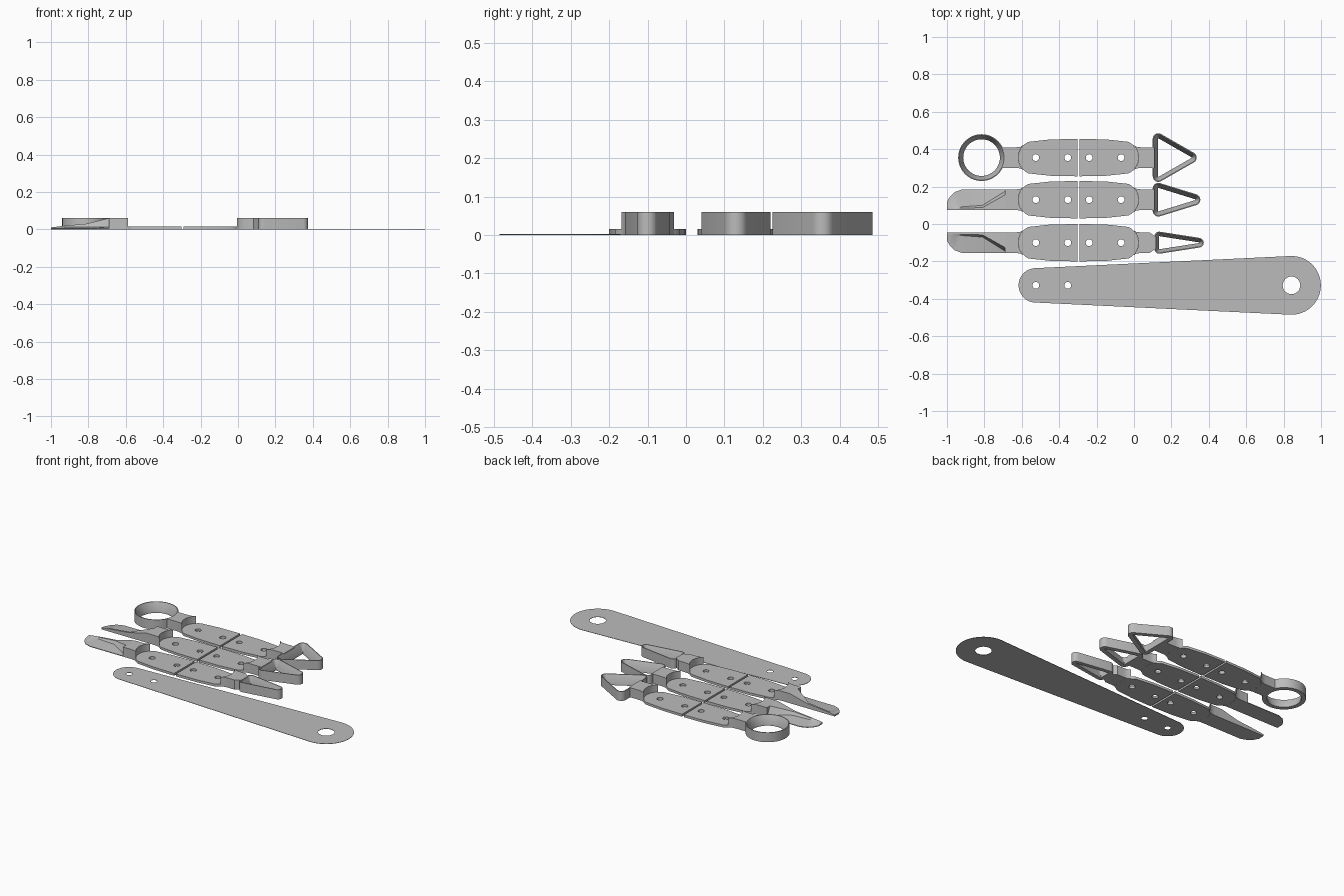
import bpy, bmesh, math

if "Cube" in bpy.data.objects:
    bpy.data.objects.remove(bpy.data.objects["Cube"])

steel = bpy.data.materials.new("satin grey")
steel.diffuse_color = (0.5, 0.5, 0.5, 1)
steel.use_nodes = True
steel.node_tree.nodes["Principled BSDF"].inputs["Base Color"].default_value = steel.diffuse_color
T = 0.015      # thin grip thickness
H = 0.06       # full tool height
MID = -0.297   # x of the slot between grip halves


def finish(bm, name):
    bmesh.ops.recalc_face_normals(bm, faces=bm.faces)
    me = bpy.data.meshes.new(name)
    bm.to_mesh(me)
    bm.free()
    me.materials.append(steel)
    me.shade_smooth()
    me.set_sharp_from_angle(angle=math.radians(30))
    ob = bpy.data.objects.new(name, me)
    bpy.context.collection.objects.link(ob)


def arc(cx, cy, r, a0, a1, n):
    """Points on an arc, angles in degrees."""
    return [(cx + r * math.cos(math.radians(a0 + (a1 - a0) * i / n)),
             cy + r * math.sin(math.radians(a0 + (a1 - a0) * i / n))) for i in range(n + 1)]


def circle(cx, cy, r, n=32):
    return arc(cx, cy, r, 0, 360, n)[:-1]


def hull(circles, n=10):
    """Rounded outline around counter-clockwise circles (x, y, r)."""
    pts, k = [], len(circles)
    for i, (x, y, r) in enumerate(circles):
        p, q = circles[i - 1], circles[(i + 1) % k]
        a0 = math.degrees(math.atan2(y - p[1], x - p[0])) - 90
        a1 = math.degrees(math.atan2(q[1] - y, q[0] - x)) - 90
        while a1 <= a0:
            a1 += 360
        pts += arc(x, y, r, a0, a1, n)
    return pts


def slab(name, loops, z1):
    """Flat plate from an outline followed by hole loops."""
    bm = bmesh.new()
    for pts in loops:
        vs = [bm.verts.new((x, y, 0)) for x, y in pts]
        for i in range(len(vs)):
            bm.edges.new((vs[i - 1], vs[i]))
    bmesh.ops.triangle_fill(bm, use_beauty=True, edges=bm.edges[:], normal=(0, 0, 1))
    ext = bmesh.ops.extrude_face_region(bm, geom=bm.faces[:], use_keep_orig=True)
    for v in ext["geom"]:
        if isinstance(v, bmesh.types.BMVert):
            v.co.z = z1
    finish(bm, name)


def bridge(name, rings, closed):
    """Loft through rings of points; closed joins last to first, else caps."""
    bm = bmesh.new()
    rows = [[bm.verts.new(p) for p in ring] for ring in rings]
    n = len(rows[0])
    for k in range(len(rows) if closed else len(rows) - 1):
        a, b = rows[k], rows[(k + 1) % len(rows)]
        for i in range(n):
            j = (i + 1) % n
            bm.faces.new((a[i], a[j], b[j], b[i]))
    if not closed:
        bm.faces.new(rows[0])
        bm.faces.new(rows[-1])
    finish(bm, name)


def loop_tool(name, outline):
    """Cutting loop: upright outside, inside sloping to a sharp top rim."""
    section = [(0, 0), (0, H), (0.005, H), (0.027, 0.012), (0.027, 0)]
    bridge(name, [[(x, y, z) for x, y in outline(d)] for d, z in section], True)


def grip(row, y, side):
    """Thin half grip with rounded end and two rivet holes."""
    pts = [(0.006, -0.1), (0.15, -0.097)] + arc(0.228, 0, 0.093, -65, 65, 20) + [(0.15, 0.097), (0.006, 0.1)]
    loops = [pts, circle(0.228, 0, 0.018), circle(0.057, 0, 0.018)]
    place = [[(MID + side * u, y + v) for u, v in l] for l in loops]
    slab(f"grip_{row}_{'left' if side < 0 else 'right'}", place, T)


def neck(row, y, side, end):
    """Tall neck hollowed around the grip's rounded end."""
    half = [(0.31, 0.058), (0.335, 0.055)] + end
    pts = arc(0.228, 0, 0.0935, 47, -47, 14)
    pts += [(u, -v) for u, v in half] + [(u, v) for u, v in reversed(half) if v > 0]
    slab(f"neck_{row}_{'left' if side < 0 else 'right'}",
         [[(MID + side * u, y + v) for u, v in pts]], H)


def blade(name, y, s):
    """Knife: straight raised spine, thin curved edge, step rising to the neck."""
    # x, edge offset, crease offset, foot offset, spine height
    stations = [(-1.0, -0.012, -0.045, -0.043, 0.010), (-0.985, 0.015, -0.045, -0.041, 0.012),
                (-0.96, 0.040, -0.045, -0.040, 0.015), (-0.92, 0.055, -0.045, -0.038, 0.020),
                (-0.81, 0.055, -0.042, -0.030, 0.030), (-0.69, 0.055, 0.025, 0.045, H)]
    rings = []
    for x, e, c, f, z in stations:
        sec = [(-0.055, 0), (e, 0), (e, 0.004), (f, min(z, 0.012)), (c, z), (-0.055, z)]
        rings.append([(x, y + s * v, w) for v, w in sec])
    bridge(name, rings, False)


# Three double-ended tools: row y, triangle corner circles, right neck end, left neck end
straight = [(0.393, 0.055)]
rows = [
    (0.355, (0.13, 0.10, 0.305, 0.03), [(0.407, 0.055)], [(0.406, 0.055), (0.394, 0.0)]),
    (0.13, (0.13, 0.06, 0.325, 0.03), [(0.407, 0.055)], straight),
    (-0.10, (0.135, 0.033, 0.347, 0.026), [(0.38, 0.055), (0.415, 0.03)], straight),
]
for i, (y, (x0, h, x1, r), right_end, left_end) in enumerate(rows, 1):
    for side in (-1, 1):
        grip(i, y, side)
    neck(i, y, -1, left_end)
    neck(i, y, 1, right_end)
    loop_tool(f"triangle_loop_{i}", lambda d: hull(
        [(x0, y - h, max(r - d, 0.002)), (x1, y, max(r - d, 0.002)), (x0, y + h, max(r - d, 0.002))], 8))

# Left ends: round loop and a mirrored pair of knives
loop_tool("round_loop", lambda d: circle(-0.815, 0.355, 0.125 - d, 64))
blade("knife_upper", 0.13, 1)
blade("knife_lower", -0.10, -1)

# Long tapered paddle plate, very thin
py = -0.328
slab("paddle", [hull([(-0.525, py, 0.092), (0.842, py, 0.157)], 32),
                circle(-0.525, py, 0.018), circle(-0.354, py, 0.018), circle(0.842, py, 0.047)], 0.002)
